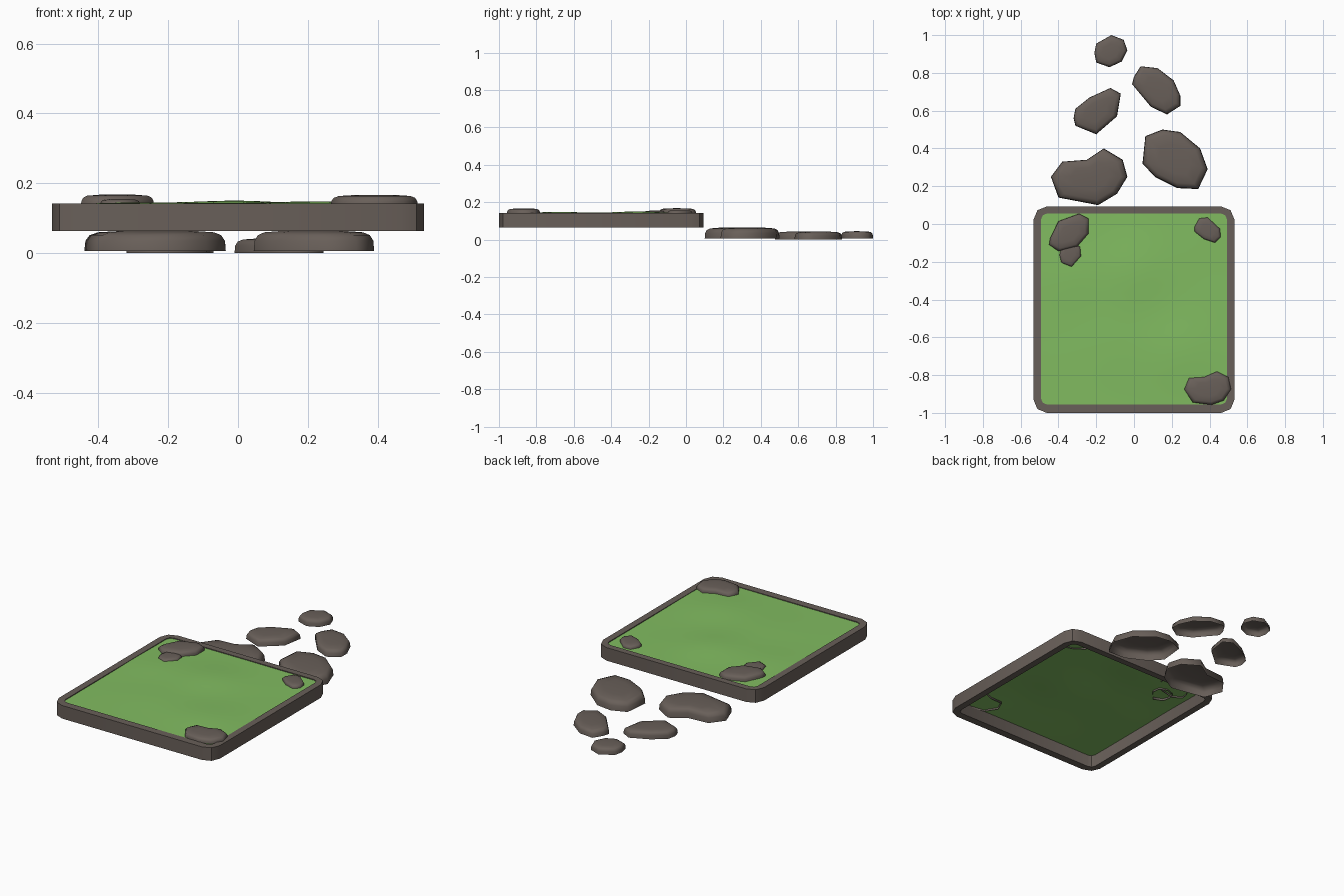
import bpy, bmesh, math
from mathutils import Vector

if "Cube" in bpy.data.objects:
    bpy.data.objects.remove(bpy.data.objects["Cube"])


def material(name, rgb):
    m = bpy.data.materials.new(name)
    m.diffuse_color = (*rgb, 1)
    m.use_nodes = True
    m.node_tree.nodes["Principled BSDF"].inputs["Base Color"].default_value = m.diffuse_color
    return m


STONE = material("brown_grey_stone", (0.14, 0.115, 0.10))
GRASS = material("grass_green", (0.22, 0.50, 0.118))


def finish(name, bm, mat, angle):
    me = bpy.data.meshes.new(name)
    bm.normal_update()
    bm.to_mesh(me)
    bm.free()
    me.materials.append(mat)
    me.shade_smooth()
    me.set_sharp_from_angle(angle=math.radians(angle))
    ob = bpy.data.objects.new(name, me)
    bpy.context.collection.objects.link(ob)
    return ob


def rounded_rect(x, y0, y1, r, seg=2):
    """Counter-clockwise outline with rounded corners."""
    pts = []
    corners = [(x - r, y1 - r), (-x + r, y1 - r), (-x + r, y0 + r), (x - r, y0 + r)]
    for k, (cx, cy) in enumerate(corners):
        for s in range(seg + 1):
            a = math.pi / 2 * (k + s / seg)
            pts.append((cx + r * math.cos(a), cy + r * math.sin(a)))
    return pts


# Raised stone border around the lawn
def border(z0, z1):
    bm = bmesh.new()
    outer = rounded_rect(0.532, -1.0, 0.093, 0.07)
    inner = rounded_rect(0.492, -0.955, 0.055, 0.03)
    rings = [[bm.verts.new((x, y, z)) for x, y in o]
             for o, z in ((outer, z0), (outer, z1), (inner, z1), (inner, z0))]
    n = len(outer)
    for k in range(4):
        a, b = rings[k], rings[(k + 1) % 4]
        for i in range(n):
            j = (i + 1) % n
            bm.faces.new((a[i], a[j], b[j], b[i]))
    finish("stone_border", bm, STONE, 40)


# Gently rolling lawn sheet
def lawn():
    bumps = [(0.0, -0.25, 0.013, 0.13), (0.25, -0.68, 0.011, 0.14),
             (-0.33, -0.28, 0.007, 0.12), (-0.1, -0.62, 0.006, 0.16)]
    bm = bmesh.new()
    bmesh.ops.create_grid(bm, x_segments=24, y_segments=24, size=1)
    for v in bm.verts:
        x, y = v.co.x * 0.503, -0.45 + v.co.y * 0.515
        z = 0.137
        for bx, by, h, w in bumps:
            z += h * math.exp(-((x - bx) ** 2 + (y - by) ** 2) / (2 * w * w))
        v.co = (x, y, z)
    finish("lawn", bm, GRASS, 60)


# Domed, open-bottomed stone lofted from its outline
def stone(name, outline, z0, z1):
    c = sum((Vector(p) for p in outline), Vector((0, 0))) / len(outline)
    n = len(outline)
    area = sum(outline[i][0] * outline[(i + 1) % n][1]
               - outline[(i + 1) % n][0] * outline[i][1] for i in range(n))
    if area < 0:
        outline = outline[::-1]
    bm = bmesh.new()
    rings = []
    for s, t in ((1, 0), (0.985, 0.5), (0.93, 0.77), (0.82, 0.91), (0.5, 0.98)):
        rings.append([bm.verts.new((*(c + (Vector(p) - c) * s), z0 + (z1 - z0) * t))
                      for p in outline])
    top = bm.verts.new((c.x, c.y, z1))
    for a, b in zip(rings, rings[1:]):
        for i in range(n):
            j = (i + 1) % n
            bm.faces.new((a[i], a[j], b[j], b[i]))
    for i in range(n):
        bm.faces.new((rings[-1][i], rings[-1][(i + 1) % n], top))
    finish(name, bm, STONE, 80)


border(0.064, 0.142)
lawn()

# Stepping stones behind the lawn, largest first
stone("stepping_stone_1", [(-.44, .25), (-.38, .33), (-.25, .34), (-.16, .40), (-.06, .34),
                           (-.035, .25), (-.09, .16), (-.19, .10), (-.40, .14)], 0.006, 0.065)
stone("stepping_stone_2", [(.06, .465), (.15, .50), (.245, .487), (.35, .40), (.39, .29),
                           (.34, .185), (.23, .19), (.11, .25), (.045, .32)], 0.006, 0.065)
stone("stepping_stone_3", [(-.31, .61), (-.235, .67), (-.125, .72), (-.07, .69), (-.09, .57),
                           (-.20, .475), (-.31, .52), (-.32, .56)], 0.0, 0.043)
stone("stepping_stone_4", [(0, .78), (.035, .835), (.125, .825), (.21, .76), (.245, .68),
                           (.245, .625), (.175, .58), (.09, .62), (-.01, .74)], 0.0, 0.043)
stone("stepping_stone_5", [(-.20, .955), (-.12, 1.0), (-.055, .975), (-.035, .92),
                           (-.065, .86), (-.13, .83), (-.20, .855), (-.21, .905)], 0.006, 0.045)

# Stones lying on the lawn corners
stone("lawn_stone_back_left", [(-.445, -.075), (-.40, .015), (-.29, .055), (-.24, .03),
                               (-.24, -.05), (-.30, -.12), (-.40, -.145), (-.45, -.11)], 0.13, 0.168)
stone("lawn_stone_small", [(-.385, -.12), (-.33, -.10), (-.285, -.12), (-.28, -.17),
                           (-.33, -.228), (-.385, -.205), (-.395, -.165)], 0.13, 0.155)
stone("lawn_stone_back_right", [(.32, -.015), (.345, .03), (.39, .035), (.455, -.025),
                                (.46, -.07), (.43, -.10), (.37, -.08), (.32, -.04)], 0.13, 0.157)
stone("lawn_stone_front_right", [(.265, -.875), (.29, -.815), (.37, -.81), (.44, -.78),
                                 (.50, -.81), (.515, -.875), (.475, -.935), (.41, -.958),
                                 (.31, -.945)], 0.13, 0.167)
